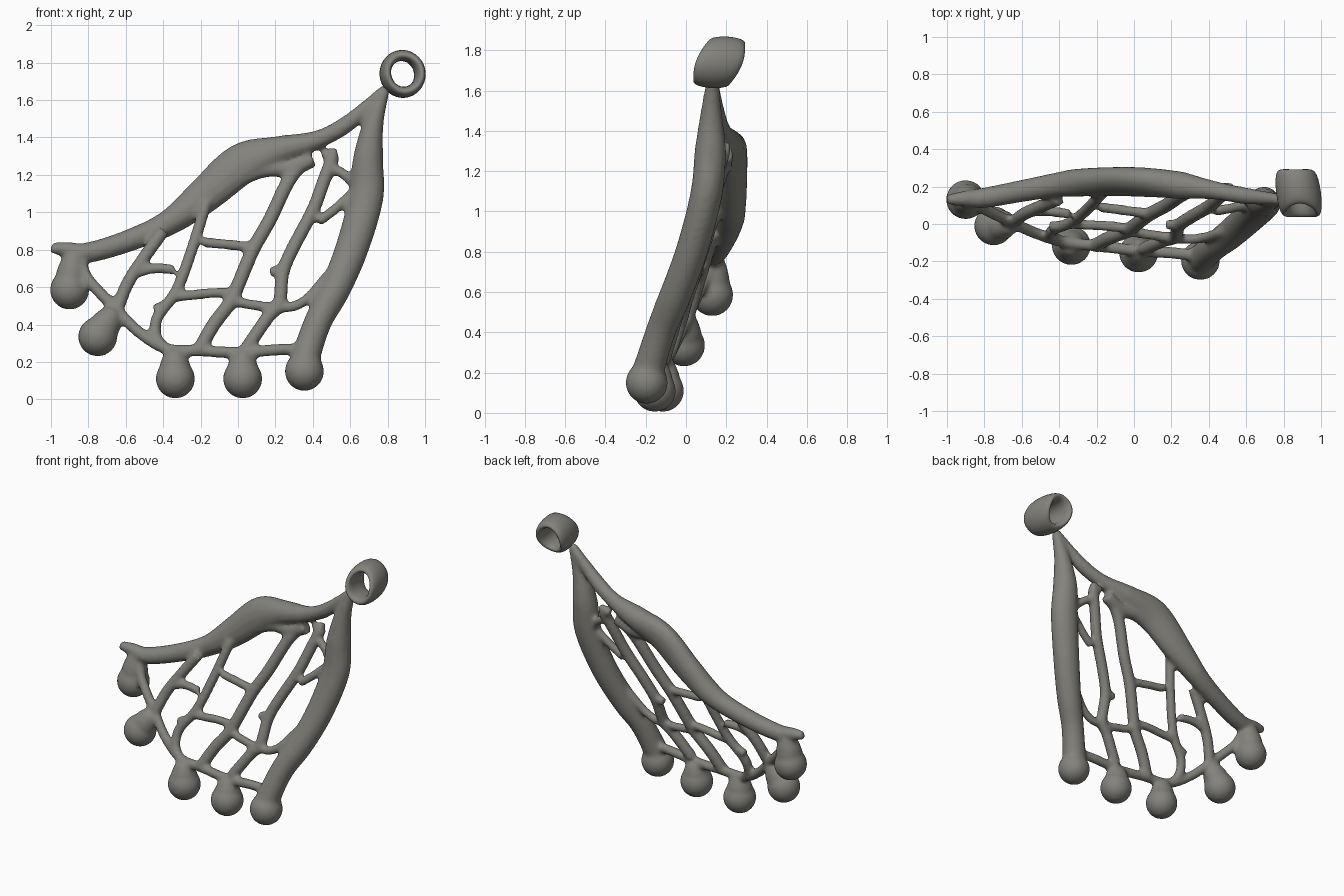
import bpy, bmesh, math
from mathutils import Vector, Matrix

cube = bpy.data.objects.get("Cube")
if cube:
    bpy.data.objects.remove(cube)

# One warm grey metal
metal = bpy.data.materials.new("warm grey metal")
metal.use_nodes = True
GREY = (0.23, 0.225, 0.20, 1)
metal.diffuse_color = GREY
metal.node_tree.nodes["Principled BSDF"].inputs["Base Color"].default_value = GREY

NORMAL = Vector((0.1, 1, -0.36)).normalized()


def sheet(x, z):
    """Depth of the leaning fan at a point."""
    return -0.14 + 0.36 * (z - 0.25) - 0.1 * x


def finish(name, bm):
    bmesh.ops.recalc_face_normals(bm, faces=bm.faces[:])
    mesh = bpy.data.meshes.new(name)
    bm.to_mesh(mesh)
    bm.free()
    mesh.materials.append(metal)
    ob = bpy.data.objects.new(name, mesh)
    bpy.context.scene.collection.objects.link(ob)
    for p in mesh.polygons:
        p.use_smooth = True
    return ob


def smooth_path(pts, steps=6):
    """Catmull-Rom through points of any length."""
    pts = [Vector(p) for p in pts]
    ext = [pts[0] * 2 - pts[1]] + pts + [pts[-1] * 2 - pts[-2]]
    out = []
    for i in range(1, len(ext) - 2):
        a, b, c, d = ext[i - 1:i + 3]
        for k in range(steps):
            t = k / steps
            out.append((b * 2 + (c - a) * t + (a * 2 - b * 5 + c * 4 - d) * t * t
                        + (b * 3 - a - c * 3 + d) * t ** 3) * 0.5)
    return out + [pts[-1]]


def sweep(bm, pts, depth=1, sides=14):
    """Oval tube through (x, y, z, half width); depth caps the half thickness."""
    path = smooth_path(pts)
    rings = []
    for i, p in enumerate(path):
        tangent = (path[min(i + 1, len(path) - 1)] - path[max(i - 1, 0)]).to_3d().normalized()
        side = tangent.cross(NORMAL).normalized()
        up = side.cross(tangent)
        w, d = p[3], min(p[3], depth)
        rings.append([bm.verts.new(p.to_3d() + side * w * math.cos(a) + up * d * math.sin(a))
                      for a in (math.tau * k / sides for k in range(sides))])
    for r, s in zip(rings, rings[1:]):
        for k in range(sides):
            j = (k + 1) % sides
            bm.faces.new((r[k], r[j], s[j], s[k]))
    bm.faces.new(rings[0])
    bm.faces.new(rings[-1])


def strand(bm, pts, width=0.032):
    """Thin strand lying on the sheet, from (x, z) points."""
    sweep(bm, [(x, sheet(x, z), z, width) for x, z in pts])


frame = bmesh.new()

# Broad upper band
sweep(frame, [
    (0.79, 0.13, 1.66, 0.028), (0.60, 0.15, 1.485, 0.045), (0.43, 0.18, 1.39, 0.05),
    (0.22, 0.21, 1.33, 0.08), (0.02, 0.225, 1.26, 0.115), (-0.18, 0.225, 1.09, 0.10),
    (-0.37, 0.215, 0.945, 0.07), (-0.58, 0.18, 0.85, 0.06),
    (-0.80, 0.14, 0.785, 0.055), (-0.91, 0.135, 0.80, 0.042), (-1.0, 0.13, 0.81, 0.028)], 0.075)
# Lower lip of the band
strand(frame, [(0.0, 1.18), (0.14, 1.23), (0.28, 1.235), (0.40, 1.285)], 0.045)

# Thick side rib
sweep(frame, [
    (0.785, 0.13, 1.66, 0.028), (0.725, 0.125, 1.48, 0.055), (0.695, 0.12, 1.28, 0.082),
    (0.685, 0.10, 1.08, 0.094), (0.61, 0.03, 0.81, 0.09), (0.52, -0.05, 0.59, 0.083),
    (0.43, -0.12, 0.42, 0.075), (0.37, -0.175, 0.25, 0.078), (0.355, -0.195, 0.17, 0.085)], 0.08)

# Long ribs of the lattice
strand(frame, [(-0.17, 1.05), (-0.25, 0.79), (-0.33, 0.58), (-0.43, 0.44), (-0.44, 0.34), (-0.40, 0.28)])
strand(frame, [(0.33, 1.25), (0.26, 1.15), (0.17, 0.96), (0.08, 0.80), (0.0, 0.61),
               (-0.04, 0.52), (-0.13, 0.40), (-0.21, 0.26)], 0.039)
strand(frame, [(0.51, 1.30), (0.46, 1.17), (0.40, 1.01), (0.30, 0.82), (0.24, 0.68),
               (0.22, 0.51), (0.16, 0.44), (0.05, 0.28)], 0.037)
strand(frame, [(-0.40, 0.90), (-0.50, 0.76), (-0.59, 0.62), (-0.65, 0.47)], 0.036)

# Cross strands and broken stubs
CROSS = [
    [(-0.18, 0.84), (0.07, 0.815)],
    [(-0.32, 0.55), (-0.07, 0.57), (0.0, 0.52), (0.24, 0.49), (0.36, 0.53), (0.46, 0.64), (0.53, 0.72)],
    [(-0.53, 0.68), (-0.45, 0.70), (-0.34, 0.695)],
    [(0.43, 0.95), (0.51, 1.01), (0.61, 1.10)],
    [(0.50, 1.24), (0.57, 1.20), (0.63, 1.14)],
    [(0.45, 1.30), (0.53, 1.325)],
    [(0.17, 0.68), (0.25, 0.70)],
    [(-0.45, 0.48), (-0.40, 0.50)],
]
for line in CROSS:
    strand(frame, line, 0.028)

# Lower rim
strand(frame, [(-0.84, 0.74), (-0.80, 0.64), (-0.65, 0.48), (-0.53, 0.36), (-0.38, 0.27),
               (-0.20, 0.26), (0.02, 0.25), (0.20, 0.265), (0.36, 0.27)], 0.032)

# Round beads: centre, then the point each hangs from, fused by tapering necks
BEADS = [
    ((-0.90, 0.13, 0.585), (-0.875, 0.135, 0.78)),
    ((-0.75, -0.01, 0.335), (-0.66, 0.0, 0.475)),
    ((-0.335, -0.115, 0.11), (-0.34, -0.11, 0.26)),
    ((0.025, -0.155, 0.11), (0.025, -0.14, 0.25)),
    ((0.355, -0.195, 0.15), (0.375, -0.17, 0.28)),
]
for centre, hook in BEADS:
    bmesh.ops.create_uvsphere(frame, u_segments=28, v_segments=18, radius=0.105,
                              matrix=Matrix.Translation(centre))
    c, h = Vector(centre), Vector(hook)
    sweep(frame, [(*c.lerp(h, t), w) for t, w in ((0.2, 0.09), (0.6, 0.078), (1, 0.05))])

body = finish("lattice_frame_with_beads", frame)
remesh = body.modifiers.new("fuse", 'REMESH')
remesh.mode = 'VOXEL'
remesh.voxel_size = 0.0125
remesh.use_smooth_shade = True
soften = body.modifiers.new("soften", 'SMOOTH')
soften.factor = 0.5
soften.iterations = 7

# Wide hanging loop, shorter at the bottom and slanted
bm = bmesh.new()
SEG = 36
PROFILE = [(0.072, -0.085), (0.085, -0.118), (0.105, -0.118), (0.12, -0.08), (0.126, 0),
           (0.12, 0.08), (0.105, 0.118), (0.085, 0.118), (0.072, 0.085), (0.066, 0)]
rings = []
for k in range(SEG):
    a = math.tau * k / SEG
    ca, sa = math.cos(a), math.sin(a)
    squeeze = 0.78 + 0.2 * ca * ca
    ring = []
    for r, d in PROFILE:
        y = d * squeeze + 0.38 * r * sa
        ring.append(bm.verts.new((0.88 + r * ca * 0.97 - 0.12 * y, 0.165 + y,
                                  1.74 + r * sa * 1.06 - 0.08 * y)))
    rings.append(ring)
for k in range(SEG):
    r, s = rings[k], rings[(k + 1) % SEG]
    for j in range(len(PROFILE)):
        n = (j + 1) % len(PROFILE)
        bm.faces.new((r[j], r[n], s[n], s[j]))
loop = finish("hanging_loop", bm)
sub = loop.modifiers.new("round", 'SUBSURF')
sub.levels = sub.render_levels = 1
